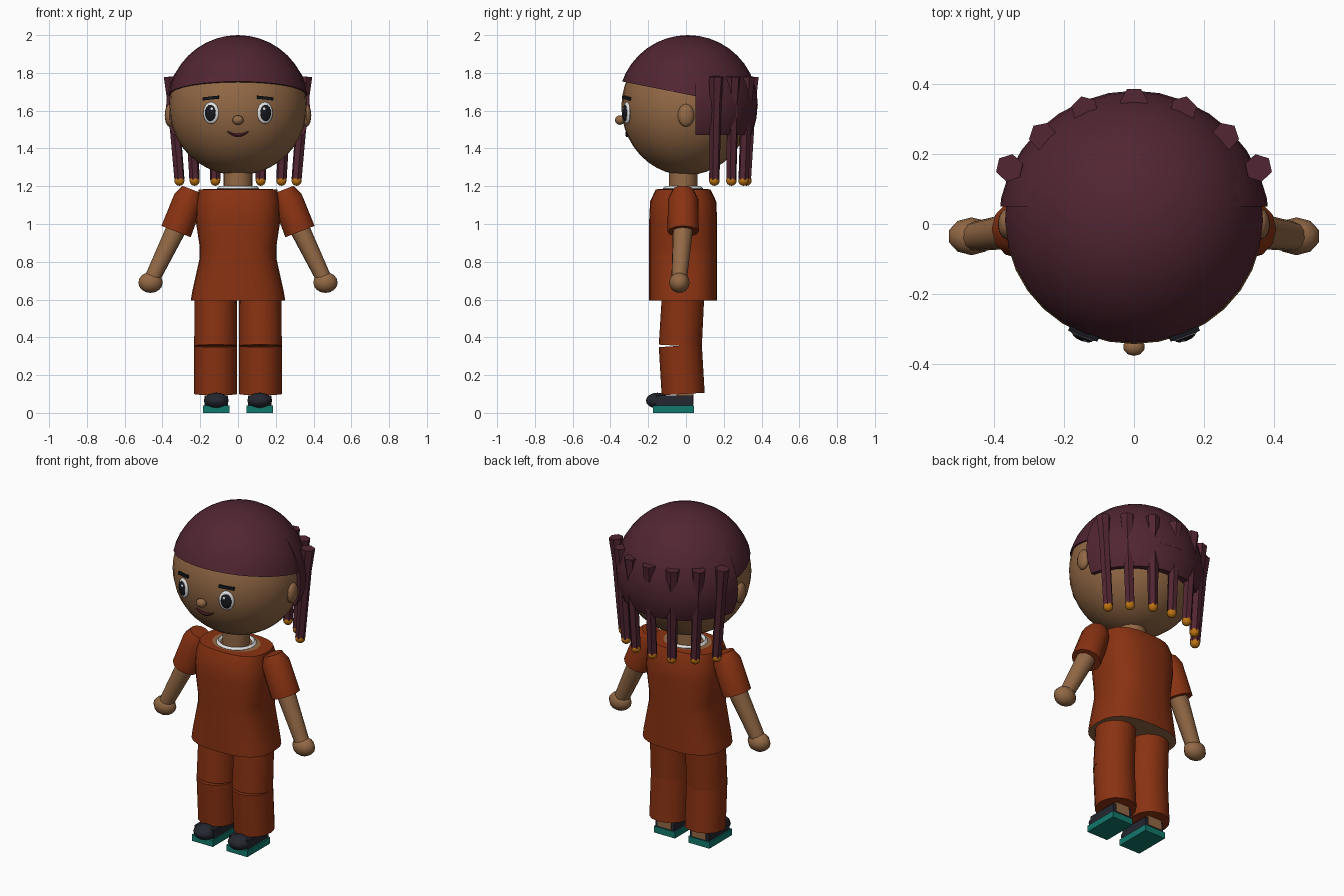
import bpy, bmesh, math
from mathutils import Vector, Matrix

cube = bpy.data.objects.get("Cube")
if cube:
    bpy.data.objects.remove(cube)


def material(name, rgb):
    m = bpy.data.materials.new(name)
    m.use_nodes = True
    m.diffuse_color = (*rgb, 1)
    m.node_tree.nodes["Principled BSDF"].inputs["Base Color"].default_value = (*rgb, 1)
    return m


SKIN = material("brown skin", (0.29, 0.14, 0.06))
HAIR = material("burgundy hair", (0.082, 0.019, 0.032))
CLOTH = material("rust cloth", (0.25, 0.032, 0.006))
SHOE = material("charcoal shoe", (0.018, 0.02, 0.03))
TEAL = material("teal sole", (0.006, 0.19, 0.15))
GOLD = material("amber bead", (0.5, 0.17, 0.006))
WHITE = material("white", (0.75, 0.75, 0.75))
BLACK = material("eye black", (0.008, 0.009, 0.013))
LIP = material("dark lip", (0.07, 0.014, 0.018))
made = []


def finish(name, bm, *mats):
    bmesh.ops.recalc_face_normals(bm, faces=bm.faces)
    mesh = bpy.data.meshes.new(name)
    bm.to_mesh(mesh)
    bm.free()
    for m in mats:
        mesh.materials.append(m)
    obj = bpy.data.objects.new(name, mesh)
    bpy.context.collection.objects.link(obj)
    made.append(obj)
    return obj


def ball(name, mat, loc, radii, seg=12, rings=8, turn=0, cuts=()):
    """Ellipsoid; each cut (point, normal) removes the side the normal points to."""
    bm = bmesh.new()
    bmesh.ops.create_uvsphere(bm, u_segments=seg, v_segments=rings, radius=1)
    bm.transform(Matrix.Translation(loc) @ Matrix.Rotation(turn, 4, 'Z') @ Matrix.Diagonal((*radii, 1)))
    for point, normal in cuts:
        geom = bm.verts[:] + bm.edges[:] + bm.faces[:]
        bmesh.ops.bisect_plane(bm, geom=geom, plane_co=point, plane_no=normal, clear_outer=True)
        bmesh.ops.holes_fill(bm, edges=[e for e in bm.edges if e.is_boundary])
    return finish(name, bm, mat)


def box(name, mat, lo, hi, tilt=None):
    lo, hi = Vector(lo), Vector(hi)
    bm = bmesh.new()
    bmesh.ops.create_cube(bm, size=1)
    bm.transform(Matrix.Translation((lo + hi) / 2) @ (tilt or Matrix()) @ Matrix.Diagonal((*(hi - lo), 1)))
    return finish(name, bm, mat)


def loft(name, rings, *mats):
    """Skin between equal rings of points; end caps take the last material."""
    bm = bmesh.new()
    loops = [[bm.verts.new(p) for p in ring] for ring in rings]
    n = len(loops[0])
    for a, b in zip(loops, loops[1:]):
        for i in range(n):
            bm.faces.new((a[i], a[(i + 1) % n], b[(i + 1) % n], b[i]))
    for cap in (loops[0], loops[-1]):
        bm.faces.new(cap).material_index = len(mats) - 1
    return finish(name, bm, *mats)


def limb(name, mat, a, b, profile, seg=12):
    """Round limb from a to b; profile holds (fraction along, radius)."""
    a, b = Vector(a), Vector(b)
    rot = (b - a).to_track_quat('Z', 'Y')
    rings = []
    for t, r in profile:
        rings.append([a.lerp(b, t) + rot @ Vector((r * math.cos(k * math.tau / seg),
                                                    r * math.sin(k * math.tau / seg), 0))
                      for k in range(seg)])
    return loft(name, rings, mat)


def oval(z, rx, ry, y=-0.015, n=24, power=0.75):
    pts = []
    for k in range(n):
        c, s = math.cos(k * math.tau / n), math.sin(k * math.tau / n)
        pts.append((rx * math.copysign(abs(c) ** power, c), y + ry * math.copysign(abs(s) ** power, s), z))
    return pts


def face_y(x, z):
    """Front surface of the head."""
    return -0.342 * math.sqrt(1 - (x / 0.365) ** 2 - ((z - 1.62) / 0.362) ** 2)


# Head and hair
ball("head", SKIN, (0, 0, 1.62), (0.365, 0.342, 0.362), 32, 20)
ball("hair_cap", HAIR, (0, 0.01, 1.63), (0.372, 0.37, 0.37), 32, 20,
     cuts=[((0, 0.05, 1.677), (0, -0.2, -1))])
ball("back_hair", HAIR, (0, 0, 1.62), (0.386, 0.378, 0.37), 32, 20,
     cuts=[((0, 0.05, 0), (0, -1, 0)), ((0, 0, 1.47), (0, 0, -1))])
ball("nose", SKIN, (0, -0.35, 1.55), (0.031, 0.026, 0.025), 10, 8)

# Mouth: a thin smiling tube
bm_rings = []
for i in range(9):
    u = i / 4 - 1
    x, z = 0.056 * u, 1.469 + 0.02 * u * u
    r = 0.0105 - 0.006 * u * u
    y = face_y(x, z)
    bm_rings.append([(x, y + r * math.cos(k * math.tau / 6), z + r * math.sin(k * math.tau / 6))
                     for k in range(6)])
loft("mouth", bm_rings, LIP)

# Braids with beads: (top x, top y, bottom x, bottom y)
braids = [(0, 0.35, 0, 0.32), (0.14, 0.325, 0.12, 0.305),
          (0.26, 0.25, 0.23, 0.24), (0.355, 0.16, 0.31, 0.15)]


def braid(label, s, tx, ty, bx, by):
    limb(label + "braid", HAIR, (s * tx, ty, 1.78), (s * bx, by, 1.235), [(0, 0.04), (0.25, 0.031), (1, 0.028)], 6)
    ball(label + "bead", GOLD, (s * bx, by, 1.23), (0.028,) * 3, 10, 8)


braid("centre_", 1, *braids[0])

# Neck, collar and shirt
limb("neck", SKIN, (0, -0.015, 1.1), (0, -0.015, 1.32), [(0, 0.076), (1, 0.076)], 16)
collar = []
for k in range(25):
    a = k * math.tau / 24
    collar.append([((0.1 + 0.012 * math.cos(t)) * math.cos(a),
                    -0.015 + (0.095 + 0.012 * math.cos(t)) * math.sin(a),
                    1.188 + 0.012 * math.sin(t)) for t in (0, 1.57, 3.14, 4.71)])
loft("collar", collar, WHITE)
loft("shirt", [oval(0.595, 0.25, 0.18), oval(0.64, 0.243, 0.18), oval(0.82, 0.203, 0.18),
               oval(0.88, 0.203, 0.18), oval(1.02, 0.224, 0.18), oval(1.12, 0.22, 0.175),
               oval(1.183, 0.208, 0.145), oval(1.186, 0.14, 0.115, power=1)], CLOTH, SKIN)

# Paired parts
for side, s in (("left_", 1), ("right_", -1)):
    for i, b in enumerate(braids[1:]):
        braid(f"{side}{i + 1}_", s, *b)

    # Eye, brow and ear
    turn = s * 0.36
    x, z = s * 0.143, 1.588
    out = Vector((math.sin(turn), -math.cos(turn), 0))
    spot = Vector((x, face_y(x, z), z))
    ball(side + "eye", WHITE, spot, (0.044, 0.015, 0.058), 20, 10, turn)
    ball(side + "pupil", BLACK, spot + out * 0.009, (0.031, 0.012, 0.043), 20, 10, turn)
    ball(side + "glint", WHITE, spot + out * 0.019 + Vector((-s * 0.01, 0, 0.02)),
         (0.009, 0.005, 0.01), 8, 6, turn)
    brow = Vector((x, face_y(x, 1.667), 1.667))
    size = Vector((0.044, 0.009, 0.008))
    box(side + "brow", BLACK, brow - size, brow + size,
        Matrix.Rotation(turn, 4, 'Z') @ Matrix.Rotation(s * 0.1, 4, 'Y'))
    ball(side + "ear", SKIN, (s * 0.362, 0, 1.575), (0.026, 0.044, 0.06), 12, 10)

    # Arm
    limb(side + "sleeve", CLOTH, (s * 0.328, -0.015, 0.96), (s * 0.242, -0.015, 1.182),
         [(0, 0.083), (0.78, 0.08), (1, 0.055)])
    limb(side + "arm", SKIN, (s * 0.3, -0.012, 1.03), (s * 0.45, -0.035, 0.72), [(0, 0.056), (1, 0.042)])
    ball(side + "hand", SKIN, (s * 0.463, -0.035, 0.69), (0.068, 0.054, 0.055), 10, 8)

    # Leg in two tilted halves, open in front of the knee
    hip, knee, hem = (s * 0.118, -0.015, 0.63), (s * 0.118, -0.03, 0.355), (s * 0.118, -0.015, 0.1)
    limb(side + "thigh", CLOTH, hip, knee, [(0, 0.112), (1, 0.114)], 16)
    limb(side + "shin", CLOTH, knee, hem, [(0, 0.114), (1, 0.114)], 16)

    # Foot
    fx = s * 0.115
    box(side + "sole", TEAL, (fx - 0.07, -0.175, 0), (fx + 0.07, 0.042, 0.038))
    box(side + "shoe", SHOE, (fx - 0.062, -0.16, 0.036), (fx + 0.062, 0.036, 0.092))
    ball(side + "toe", SHOE, (fx, -0.15, 0.065), (0.066, 0.062, 0.042), 12, 8)
    box(side + "ankle", SKIN, (fx - 0.045, -0.05, 0.045), (fx + 0.045, 0.041, 0.13))

# Smooth shading with kept edges
bpy.ops.object.select_all(action='DESELECT')
for obj in made:
    obj.select_set(True)
bpy.context.view_layer.objects.active = made[0]
bpy.ops.object.shade_smooth_by_angle(angle=math.radians(46))
